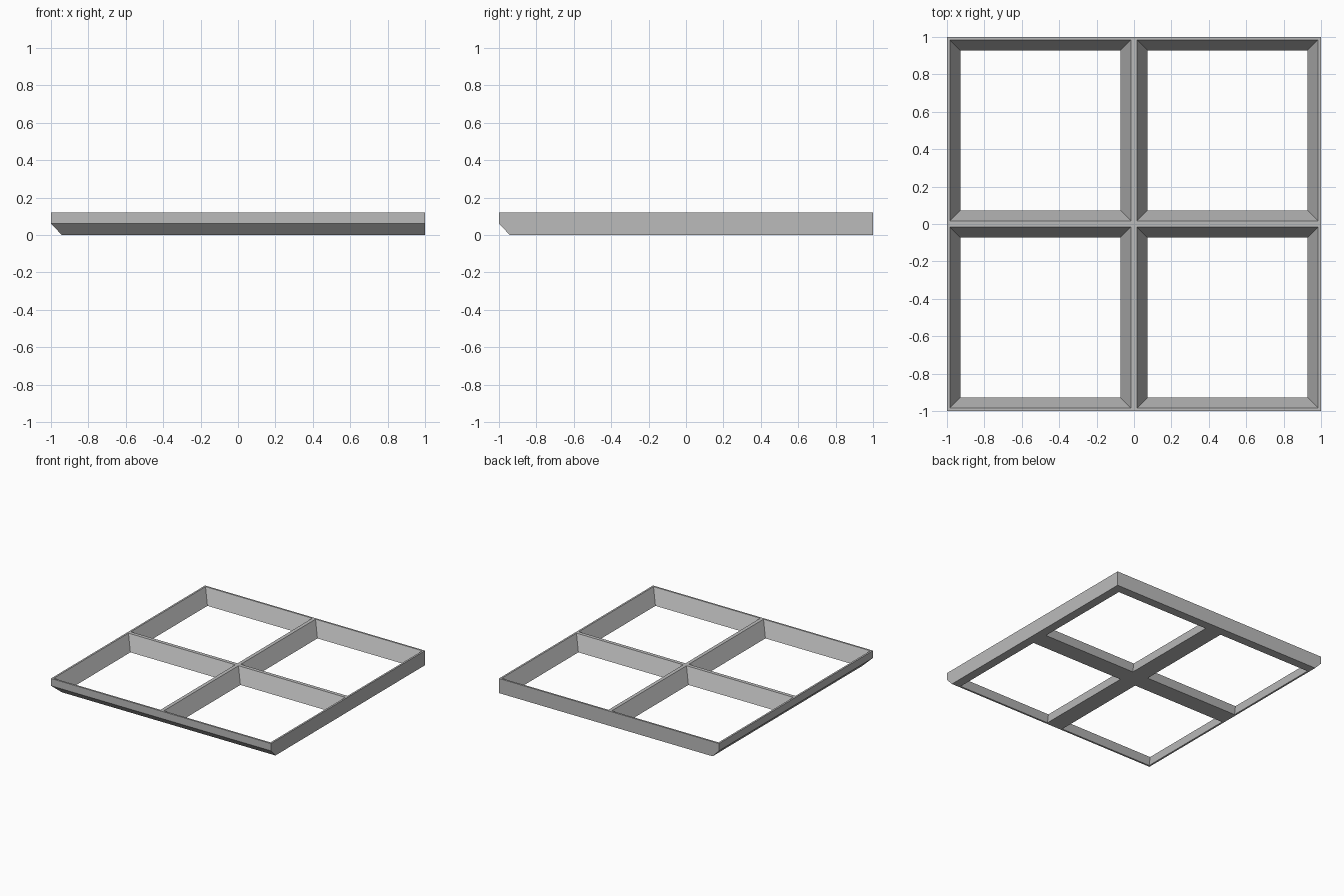
import bpy
import bmesh

cube = bpy.data.objects.get("Cube")
if cube:
    bpy.data.objects.remove(cube, do_unlink=True)

# Single matt grey
grey = bpy.data.materials.new("grey")
grey.use_nodes = True
colour = (0.5, 0.5, 0.5, 1)
grey.diffuse_color = colour
grey.node_tree.nodes["Principled BSDF"].inputs["Base Color"].default_value = colour

HEIGHT = 0.12
SHOULDER = 0.06   # height where the undercut on two sides begins
TOP = [-1, -0.985, -0.015, 0.015, 0.985, 1]
BOTTOM = [-0.942, -0.927, -0.073, 0.073, 0.927, 1]
PANES = (1, 3)    # grid cells left open
LAST = len(TOP) - 1

bm = bmesh.new()


def lattice(lines, z):
    return [[bm.verts.new((x, y, z)) for y in lines] for x in lines]


def rim(grid, i, j, size):
    """Closed loop of grid vertices around a square block of cells."""
    span = range(size)
    return ([grid[i + k][j] for k in span]
            + [grid[i + size][j + k] for k in span]
            + [grid[i + size - k][j + size] for k in span]
            + [grid[i][j + size - k] for k in span])


def bridge(a, b):
    for k in range(len(a)):
        n = (k + 1) % len(a)
        bm.faces.new((a[k], a[n], b[n], b[k]))


top = lattice(TOP, HEIGHT)
bottom = lattice(BOTTOM, 0)

# Flat top and underside with four open panes, and the sloping pane walls
for i in range(LAST):
    for j in range(LAST):
        if i in PANES and j in PANES:
            bridge(rim(top, i, j, 1), rim(bottom, i, j, 1))
        else:
            bm.faces.new(rim(top, i, j, 1))
            bm.faces.new(rim(bottom, i, j, 1))

# Outer walls: upright above the shoulder, undercut below on two sides
outer_top = rim(top, 0, 0, LAST)
shoulder = [bm.verts.new((v.co.x, v.co.y, SHOULDER)) for v in outer_top]
bridge(outer_top, shoulder)
bridge(shoulder, rim(bottom, 0, 0, LAST))

bmesh.ops.recalc_face_normals(bm, faces=bm.faces)
mesh = bpy.data.meshes.new("window_frame")
bm.to_mesh(mesh)
bm.free()
mesh.materials.append(grey)
frame = bpy.data.objects.new("window_frame", mesh)
bpy.context.collection.objects.link(frame)
